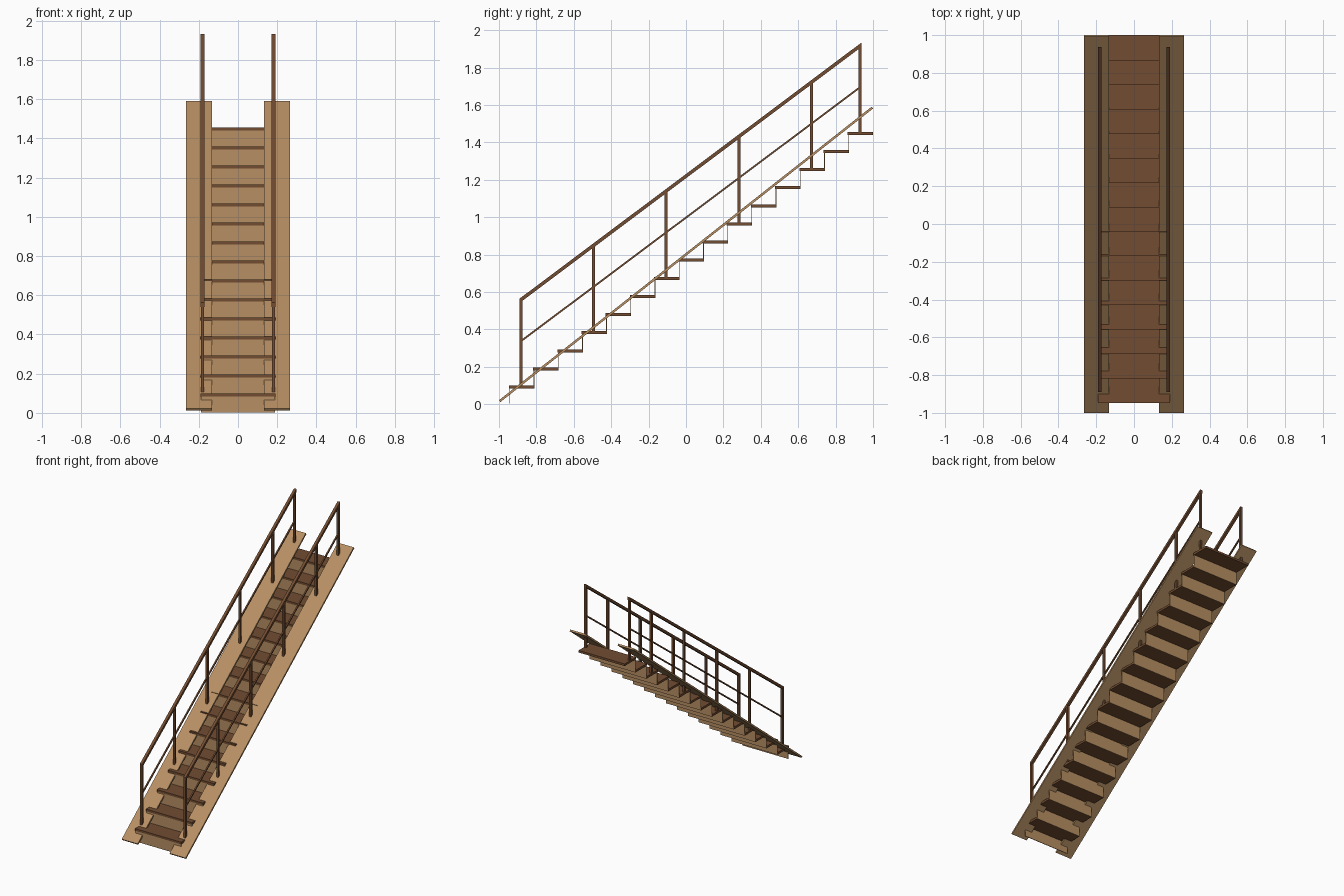
import bpy, bmesh, math

cube = bpy.data.objects.get("Cube")
if cube:
    bpy.data.objects.remove(cube, do_unlink=True)


def material(name, rgb):
    m = bpy.data.materials.new(name)
    m.use_nodes = True
    m.diffuse_color = (*rgb, 1)
    m.node_tree.nodes["Principled BSDF"].inputs["Base Color"].default_value = (*rgb, 1)
    return m


TAN = material("light_wood", (0.47, 0.275, 0.125))
BROWN = material("dark_wood", (0.17, 0.073, 0.031))


def prism(name, profile, x0, x1, mat):
    """Extrude a side profile of (y, z) points from x0 to x1."""
    bm = bmesh.new()
    face = bm.faces.new([bm.verts.new((x0, y, z)) for y, z in profile])
    new = bmesh.ops.extrude_face_region(bm, geom=[face])["geom"]
    verts = [v for v in new if isinstance(v, bmesh.types.BMVert)]
    bmesh.ops.translate(bm, verts=verts, vec=(x1 - x0, 0, 0))
    bmesh.ops.recalc_face_normals(bm, faces=bm.faces)
    mesh = bpy.data.meshes.new(name)
    bm.to_mesh(mesh)
    bm.free()
    mesh.materials.append(mat)
    obj = bpy.data.objects.new(name, mesh)
    bpy.context.collection.objects.link(obj)
    return obj


def block(name, y0, y1, z0, z1, x0, x1, mat):
    return prism(name, [(y0, z0), (y1, z0), (y1, z1), (y0, z1)], x0, x1, mat)


STEPS = 15
RUN, RISE = 0.1294, 0.0969
FRONT, FIRST_TOP = -0.947, 0.1
DEPTH, THICK, HALF = 0.135, 0.016, 0.191


def tread_top(k):
    return FIRST_TOP + k * RISE


# Treads and thin risers
for k in range(STEPS):
    y, top = FRONT + k * RUN, tread_top(k)
    block(f"tread_{k + 1}", y, y + DEPTH, top - THICK, top, -HALF, HALF, BROWN)
    bottom = max(0, top - RISE - THICK * (k > 0))
    block(f"riser_{k + 1}", y + 0.003, y + 0.007, bottom, top - THICK,
          -HALF + 0.001, HALF - 0.001, TAN)

# Sloping side boards with square-cut ends
angle = math.atan(0.7875)
c, s = math.cos(angle), math.sin(angle)
thick = 0.0125
length = (2 - thick * s) / c
board = [(a * length / 2 * c - b * thick / 2 * s,
          0.801 + a * length / 2 * s + b * thick / 2 * c)
         for a, b in ((-1, -1), (1, -1), (1, 1), (-1, 1))]

# Handrails follow the pitch of the steps
POST_STEPS = (0, 3, 6, 9, 12, 14)
RAIL_X, PW = 0.181, 0.008
POST_Y = FRONT + DEPTH / 2 - 0.003
Y0, Y1 = POST_Y - PW, POST_Y + 14 * RUN + PW


def rail_z(y, height):
    return FIRST_TOP + height + (y - POST_Y) * RISE / RUN


def rail(name, height, depth, half_width, x):
    prism(name, [(Y0, rail_z(Y0, height - depth)), (Y1, rail_z(Y1, height - depth)),
                 (Y1, rail_z(Y1, height)), (Y0, rail_z(Y0, height))],
          x - half_width, x + half_width, BROWN)


for side, sign in (("left", 1), ("right", -1)):
    prism(f"{side}_side_board", board, sign * 0.1325, sign * 0.265, TAN)
    x = sign * RAIL_X
    rail(f"{side}_handrail", 0.47, 0.023, 0.01, x)
    rail(f"{side}_middle_rail", 0.243, 0.012, 0.005, x)
    for i, k in enumerate(POST_STEPS):
        y = POST_Y + k * RUN
        block(f"{side}_post_{i + 1}", y - PW, y + PW, tread_top(k),
              rail_z(y, 0.455), x - PW, x + PW, BROWN)
